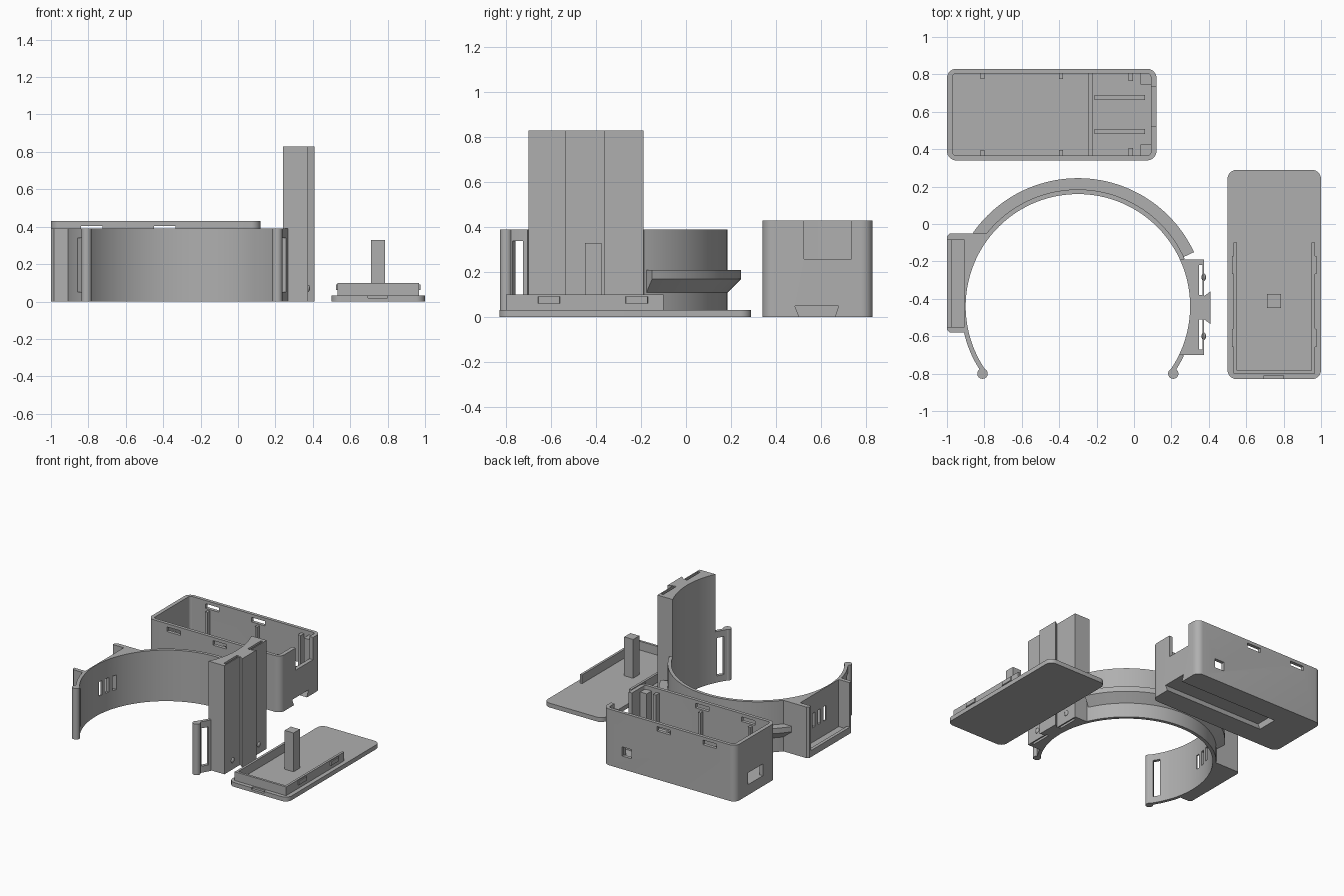
import bpy, bmesh, math
from mathutils import Vector

if "Cube" in bpy.data.objects:
    bpy.data.objects.remove(bpy.data.objects["Cube"], do_unlink=True)

grey = bpy.data.materials.new("plain_grey")
grey.use_nodes = True
COLOR = (0.43, 0.43, 0.43, 1)
grey.diffuse_color = COLOR
grey.node_tree.nodes["Principled BSDF"].inputs["Base Color"].default_value = COLOR

CX, CY, R_IN, R_OUT = -0.30, -0.44, 0.60, 0.625   # clamp ring
RING_H = 0.39
parts = []


def add_object(name, bm):
    bmesh.ops.recalc_face_normals(bm, faces=bm.faces)
    mesh = bpy.data.meshes.new(name)
    bm.to_mesh(mesh)
    bm.free()
    mesh.materials.append(grey)
    ob = bpy.data.objects.new(name, mesh)
    bpy.context.collection.objects.link(ob)
    parts.append(ob)
    return ob


def prism(name, pts, lo, hi, axis="z"):
    """Extrude a 2D outline along z, or a (y, z) outline along x."""
    bm = bmesh.new()
    place = (lambda a, b: (a, b, lo)) if axis == "z" else (lambda a, b: (lo, a, b))
    face = bm.faces.new([bm.verts.new(place(*p)) for p in pts])
    move = Vector((0, 0, hi - lo)) if axis == "z" else Vector((hi - lo, 0, 0))
    out = bmesh.ops.extrude_face_region(bm, geom=[face])
    verts = [v for v in out["geom"] if isinstance(v, bmesh.types.BMVert)]
    bmesh.ops.translate(bm, vec=move, verts=verts)
    return add_object(name, bm)


def box(name, x0, x1, y0, y1, z0, z1):
    return prism(name, [(x0, y0), (x1, y0), (x1, y1), (x0, y1)], z0, z1)


def arc(cx, cy, r, a0, a1, n):
    steps = [math.radians(a0 + (a1 - a0) * i / n) for i in range(n + 1)]
    return [(cx + r * math.cos(a), cy + r * math.sin(a)) for a in steps]


def band(r0, r1, a0, a1):
    n = max(2, int(abs(a1 - a0) / 2.5))
    return arc(CX, CY, r1, a0, a1, n) + arc(CX, CY, r0, a1, a0, n)


def rounded(x0, x1, y0, y1, r):
    pts = []
    for i, (x, y) in enumerate([(x1 - r, y1 - r), (x0 + r, y1 - r), (x0 + r, y0 + r), (x1 - r, y0 + r)]):
        pts += arc(x, y, r, 90 * i, 90 * i + 90, 8)
    return pts


def cut(target, *cutters):
    """Subtract the cutters, then discard them."""
    bpy.context.view_layer.objects.active = target
    for c in cutters:
        mod = target.modifiers.new("cut", "BOOLEAN")
        mod.operation, mod.solver, mod.object = "DIFFERENCE", "EXACT", c
        bpy.ops.object.modifier_apply(modifier=mod.name)
        parts.remove(c)
        bpy.data.objects.remove(c, do_unlink=True)


def bump(name, loc, scale):
    bm = bmesh.new()
    bmesh.ops.create_uvsphere(bm, u_segments=16, v_segments=10, radius=1)
    bmesh.ops.scale(bm, vec=scale, verts=bm.verts)
    bmesh.ops.translate(bm, vec=loc, verts=bm.verts)
    return add_object(name, bm)


# ---- Open case
case = prism("case_shell", rounded(-1, 0.12, 0.34, 0.83, 0.05), 0, 0.43)
cut(case,
    prism("cavity", rounded(-0.97, 0.09, 0.365, 0.805, 0.02), 0.08, 0.6),
    box("end_notch", 0.05, 0.2, 0.525, 0.735, 0.26, 0.6),
    prism("dovetail_channel", [(0.512, -0.02), (0.655, -0.02), (0.678, 0.05), (0.484, 0.05)],
          -0.72, 0.2, "x"),
    box("cable_window", -1.1, -0.95, 0.50, 0.68, 0.08, 0.17),
    box("switch_hole", -0.12, -0.04, 0.75, 0.9, 0.10, 0.17))
for x in (-0.84, -0.45):
    cut(case, box("latch_slot", x, x + 0.115, 0.2, 1, 0.37, 0.405))

# Case interior: divider, rails, board holders and ribs
box("case_divider", -0.245, -0.22, 0.36, 0.81, 0.07, 0.14)
for side in (-1, 1):
    def strip(name, x0, x1, d0, d1, z1):
        ys = sorted((0.585 + side * d0, 0.585 + side * d1))
        box(name, x0, x1, ys[0], ys[1], 0.07, z1)
    strip("case_rail", -0.21, 0.06, 0.078, 0.105, 0.2)
    strip("board_holder_inner", -0.03, -0.005, 0.18, 0.225, 0.40)
    strip("board_holder_outer", 0.035, 0.095, 0.16, 0.225, 0.40)
    for x in (-0.82, -0.40):
        strip("case_rib", x, x + 0.02, 0.19, 0.225, 0.36)

# ---- Ring clamp: strap arms with rounded tips and tall band slots
back_strap = prism("strap_back", band(R_IN, R_OUT, 24, 215), 0, RING_H)
right_arm = prism("strap_right_arm", band(R_IN, R_OUT, -35, -25), 0, RING_H)
cut(back_strap, prism("slot", band(0.5, 0.7, 207, 212), 0.05, 0.34))
cut(right_arm, prism("slot", band(0.5, 0.7, -32, -27), 0.05, 0.34))
for x in (-0.81, 0.21):
    prism("strap_tip", arc(x, -0.80, 0.028, 0, 337.5, 15), 0, RING_H)

# Reinforcing flange around the back of the strap
bm = bmesh.new()
section = [(0.612, 0.11), (0.625, 0.11), (0.685, 0.17), (0.685, 0.21), (0.612, 0.21)]
rings = []
for i in range(49):
    a = math.radians(25 + 120 * i / 48)
    rings.append([bm.verts.new((CX + r * math.cos(a), CY + r * math.sin(a), z)) for r, z in section])
for a, b in zip(rings, rings[1:]):
    for k in range(5):
        j = (k + 1) % 5
        bm.faces.new((a[k], a[j], b[j], b[k]))
bm.faces.new(rings[0])
bm.faces.new(rings[-1])
add_object("strap_flange", bm)

# Left holder: open pocket moulded onto the strap
edge = arc(CX, CY, 0.61, 140.3, 193.3, 20)
holder = prism("left_holder", edge + [(-0.985, -0.58), (-1, -0.565), (-1, -0.065), (-0.985, -0.05)],
               0, RING_H)
for ob in (holder, back_strap):
    cut(ob, box("pocket", -0.975, -0.907, -0.55, -0.085, 0.03, 0.6))
    for y in (-0.25, -0.315, -0.38):
        cut(ob, box("vent", -1.1, -0.8, y - 0.016, y + 0.016, 0.14, 0.25))
cut(holder, box("front_opening", -1.1, -0.97, -0.55, -0.085, 0.05, 0.6))

# Right mount: tall block with concave inside and dovetail rail
mount = prism("dovetail_mount",
              arc(CX, CY, R_IN, 24.6, -25.7, 20) +
              [(0.375, -0.70), (0.375, -0.51), (0.41, -0.535),
               (0.41, -0.36), (0.375, -0.385), (0.375, -0.19)], 0, 0.83)
for y in (-0.67, -0.38):
    cut(mount, box("flex_slot", 0.348, 0.366, y, y + 0.16, -0.1, 1))
for y in (-0.60, -0.285):
    bump("mount_detent", (0.373, y, 0.07), (0.012, 0.02, 0.02))

# ---- Lid with rim, latches and post
lid = prism("lid_plate", rounded(0.5, 1, -0.83, 0.29, 0.05), 0, 0.033)
cut(lid, box("pry_notch", 0.695, 0.80, -0.9, -0.81, 0.018, 0.1))
for side in (-1, 1):
    x = 0.75 + side * 0.2175
    a, b = sorted((x, x - side * 0.018))
    box("lid_side_rim", a, b, -0.80, -0.10, 0.03, 0.10)
    for y in (-0.66, -0.27):
        prism("lid_latch", [(x - side * 0.005, y), (x + side * 0.009, y + 0.004),
                            (x + side * 0.009, y + 0.098), (x - side * 0.005, y + 0.102)], 0.062, 0.092)
box("lid_end_rim", 0.5325, 0.9675, -0.80, -0.782, 0.03, 0.10)
box("lid_post", 0.71, 0.785, -0.45, -0.375, 0.03, 0.33)

# Smooth curved faces, keep edges sharp
bpy.ops.object.select_all(action="DESELECT")
for ob in parts:
    ob.select_set(True)
bpy.context.view_layer.objects.active = parts[0]
bpy.ops.object.shade_smooth_by_angle(angle=math.radians(30))
